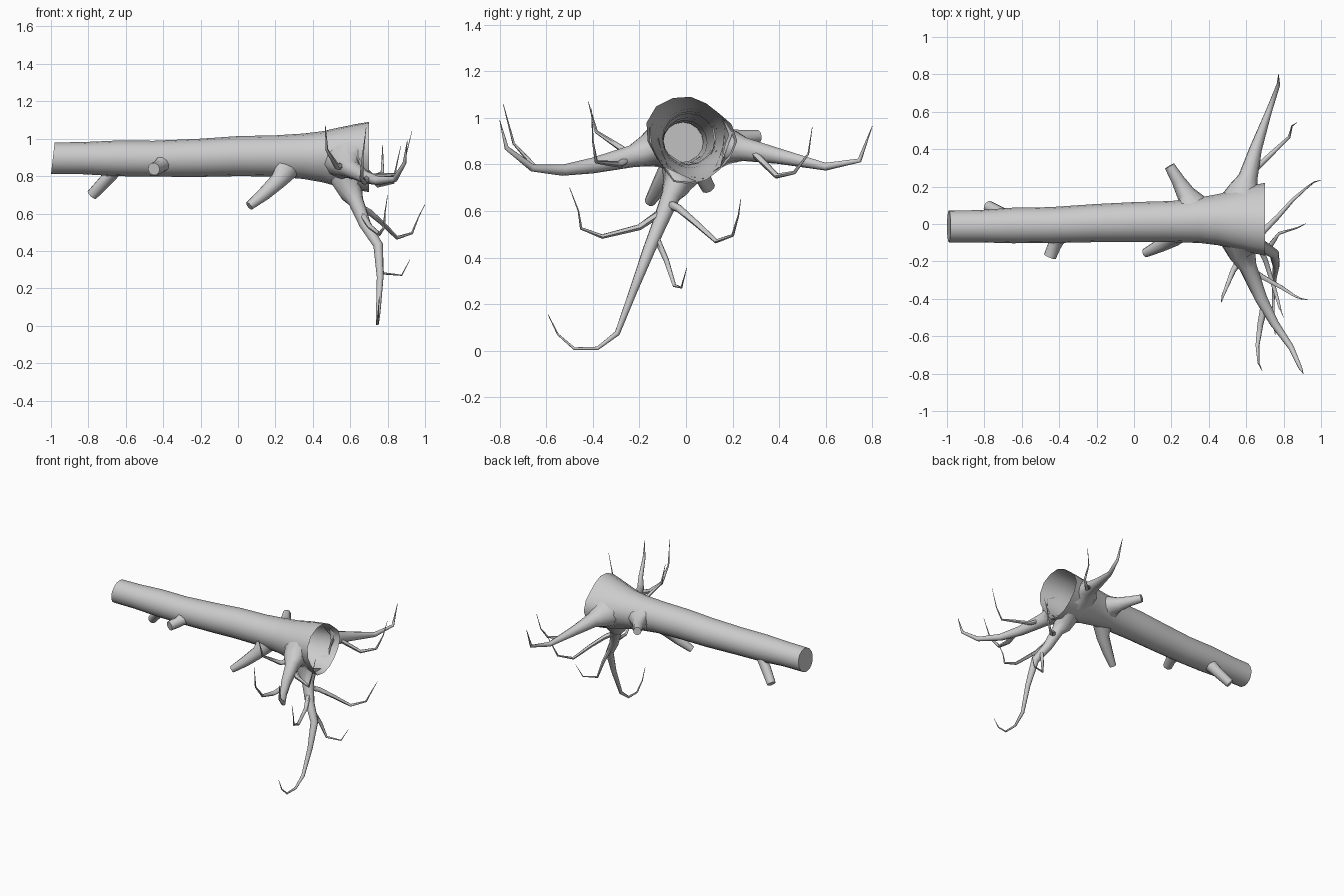
import bpy, bmesh, math
from mathutils import Vector
from mathutils.bvhtree import BVHTree


def finish(bm, name, angle=60):
    bmesh.ops.recalc_face_normals(bm, faces=bm.faces)
    me = bpy.data.meshes.new(name)
    bm.to_mesh(me)
    bm.free()
    ob = bpy.data.objects.new(name, me)
    bpy.context.collection.objects.link(ob)
    bpy.context.view_layer.objects.active = ob
    ob.select_set(True)
    bpy.ops.object.shade_smooth_by_angle(angle=math.radians(angle))
    ob.select_set(False)
    return ob


def skin(bm, rings):
    n = len(rings[0])
    for a, b in zip(rings, rings[1:]):
        for i in range(n):
            j = (i + 1) % n
            bm.faces.new((a[i], a[j], b[j], b[i]))


# Trunk: round log that flares into a ragged open end
outline = [.20, .19, .17, .175, .19, .20, .21, .205,
           .185, .165, .165, .19, .185, .18, .175, .185]
stations = [  # x, centre y, centre z, radius, share of ragged outline
    (-.99, -.013, .895, .085, 0), (-.83, -.012, .896, .086, 0),
    (-.65, -.008, .895, .095, 0), (-.45, -.006, .893, .096, 0),
    (-.2, .005, .898, .102, 0), (0, .010, .907, .107, 0),
    (.2, .013, .908, .110, 0), (.35, .020, .906, .118, .05),
    (.45, .022, .903, .127, .15), (.55, .021, .900, .143, .4),
    (.63, .02, .90, .15, .7), (.70, .02, .90, .15, 1)]
bm = bmesh.new()
rings = []
for k, (x, yc, zc, r, w) in enumerate(stations):
    ring = []
    for i, o in enumerate(outline):
        a = math.tau * i / 16
        rr = r * (1 - w) + o * w
        tilt = .01 * math.sin(a) if k == 0 else 0
        ring.append(bm.verts.new((x + tilt, yc + rr * math.cos(a), zc + rr * math.sin(a))))
    rings.append(ring)
skin(bm, rings)
bm.faces.new(rings[0])
bm.normal_update()
wall = BVHTree.FromBMesh(bm)
finish(bm, "trunk")


def tube(bm, path, sides=8, snap=False):
    """Tapered tube through (x, y, z, radius) points; snap welds its base to the trunk wall."""
    pts = [Vector(p[:3]) for p in path]
    dirs = [(b - a).normalized() for a, b in zip(pts, pts[1:])]
    u = dirs[0].orthogonal().normalized()
    rings = []
    for k, p in enumerate(pts):
        t = (dirs[max(k - 1, 0)] + dirs[min(k, len(dirs) - 1)]).normalized()
        u = (u - t * u.dot(t)).normalized()
        v = t.cross(u)
        ring = []
        for i in range(sides):
            a = math.tau * i / sides
            q = p + (u * math.cos(a) + v * math.sin(a)) * path[k][3]
            if snap and k == 0:
                q = wall.find_nearest(q)[0]
            ring.append(bm.verts.new(q))
        rings.append(ring)
    skin(bm, rings)
    bm.faces.new(rings[-1])


def rootlet(bm, pts, r):
    n = len(pts) - 1
    tube(bm, [(*p, max(r * (1 - k / n), .0012)) for k, p in enumerate(pts)], 6)


def root(name, main, rootlets):
    bm = bmesh.new()
    tube(bm, main, 10, True)
    for pts, r in rootlets:
        rootlet(bm, pts, r)
    finish(bm, name)


# Broken branch stubs
def stub(name, path):
    bm = bmesh.new()
    tube(bm, path, 10, True)
    finish(bm, name, 50)


stub("branch_stub_tip", [(-.66, .03, .82, .045), (-.70, .05, .785, .036), (-.78, .095, .70, .031)])
stub("branch_stub_middle", [(-.41, -.08, .855, .045), (-.425, -.115, .848, .036), (-.45, -.175, .838, .034)])
stub("branch_stub_lower", [(.255, -.05, .815, .075), (.215, -.075, .775, .045),
                           (.14, -.115, .705, .036), (.06, -.155, .64, .024)])
stub("branch_stub_back", [(.31, .12, .90, .08), (.275, .165, .905, .050),
                          (.235, .235, .913, .036), (.19, .31, .92, .028)])

# Back root
root("back_root",
     [(.57, .155, .885, .125), (.59, .195, .875, .075), (.61, .25, .865, .052),
      (.65, .40, .835, .034), (.72, .60, .79, .017), (.772, .745, .817, .010), (.773, .80, .965, .0012)],
     [([(.645, .29, .85), (.75, .39, .75), (.83, .465, .765), (.845, .525, .845), (.87, .542, .96)], .016)])

# Front root
root("front_root",
     [(.565, -.115, .875, .115), (.58, -.165, .86, .072), (.61, -.23, .835, .048),
      (.68, -.40, .795, .034), (.75, -.53, .775, .024), (.84, -.66, .785, .016),
      (.89, -.77, .87, .010), (.905, -.80, .99, .0012)],
     [([(.70, -.42, .79), (.675, -.54, .77), (.66, -.65, .79), (.665, -.74, .89), (.685, -.785, 1.06)], .022),
      ([(.585, -.16, .86), (.53, -.25, .85), (.475, -.385, .94), (.467, -.42, 1.07)], .024),
      ([(.62, -.24, .83), (.69, -.285, .80), (.79, -.34, .805), (.86, -.385, .81),
        (.895, -.40, .90), (.93, -.405, 1.04)], .018)])

# Hanging root
root("hanging_root",
     [(.575, -.01, .75, .115), (.605, -.04, .715, .065), (.63, -.065, .665, .042),
      (.68, -.115, .54, .032), (.75, -.16, .43, .027), (.76, -.225, .26, .018),
      (.75, -.295, .075, .012), (.745, -.38, .01, .008), (.745, -.48, .009, .006),
      (.75, -.55, .07, .004), (.755, -.592, .155, .0012)],
     [([(.655, -.085, .61), (.705, -.20, .53), (.755, -.36, .49), (.78, -.45, .525), (.785, -.462, .60), (.80, -.50, .70)], .017),
      ([(.65, -.085, .635), (.70, -.03, .61), (.77, .04, .55), (.85, .13, .47), (.93, .20, .495), (.965, .225, .58), (1.0, .235, .65)], .02),
      ([(.715, -.135, .50), (.75, -.085, .39), (.775, -.05, .28), (.875, -.02, .27), (.92, .003, .355)], .016)])
